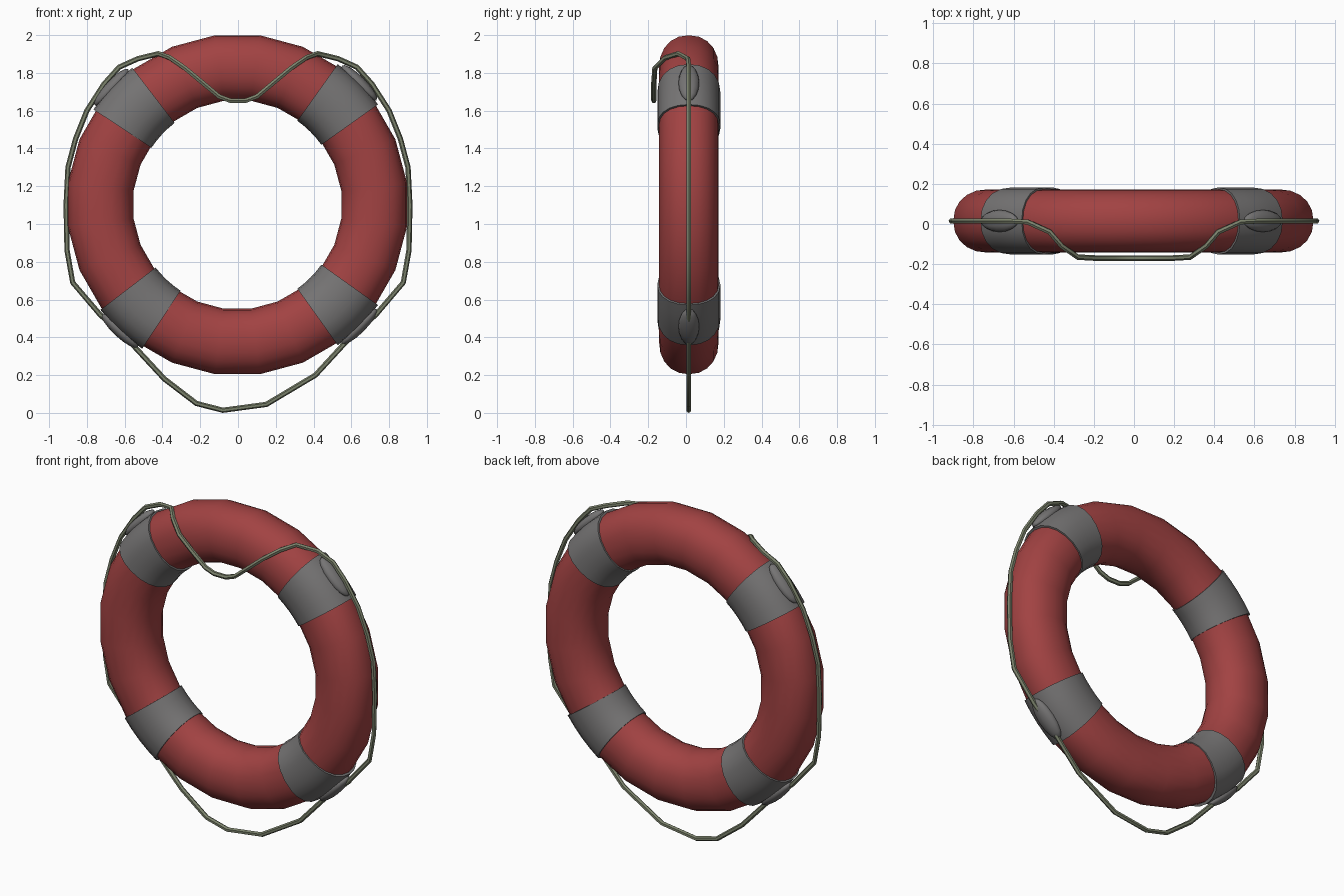
import bpy, bmesh, math
from mathutils import Vector

cube = bpy.data.objects.get("Cube")
if cube:
    bpy.data.objects.remove(cube, do_unlink=True)

CENTRE = Vector((-0.003, 0.015, 1.102))
MAJOR, HALF_RADIAL, HALF_DEPTH = 0.73, 0.175, 0.158


def material(name, rgb):
    mat = bpy.data.materials.new(name)
    mat.use_nodes = True
    colour = (*rgb, 1)
    mat.diffuse_color = colour
    bsdf = mat.node_tree.nodes["Principled BSDF"]
    bsdf.inputs["Base Color"].default_value = colour
    bsdf.inputs["Roughness"].default_value = 0.7
    return mat


RED = material("faded red", (0.36, 0.055, 0.055))
GREY = material("tape grey", (0.18, 0.175, 0.175))
ROPE = material("rope green grey", (0.2, 0.225, 0.15))


def smooth(obj):
    bpy.ops.object.select_all(action="DESELECT")
    obj.select_set(True)
    bpy.context.view_layer.objects.active = obj
    bpy.ops.object.shade_smooth_by_angle(angle=math.radians(50))


def finish(bm, name, mat):
    bmesh.ops.recalc_face_normals(bm, faces=bm.faces)
    mesh = bpy.data.meshes.new(name)
    bm.to_mesh(mesh)
    bm.free()
    obj = bpy.data.objects.new(name, mesh)
    bpy.context.collection.objects.link(obj)
    mesh.materials.append(mat)
    smooth(obj)
    return obj


def rounded(value):
    # Slightly squared-off circle
    return math.copysign(abs(value) ** 0.92, value)


def section(bm, angle, grow, sides=20):
    out = Vector((math.cos(angle), 0, math.sin(angle)))
    verts = []
    for i in range(sides):
        t = math.tau * i / sides
        radial = MAJOR + (HALF_RADIAL + grow) * rounded(math.cos(t))
        depth = (HALF_DEPTH + grow) * rounded(math.sin(t))
        verts.append(bm.verts.new(CENTRE + out * radial + Vector((0, depth, 0))))
    return verts


def tube(name, angles, mat, grow=0.0, closed=False):
    bm = bmesh.new()
    rings = [section(bm, math.radians(a), grow) for a in angles]
    pairs = list(zip(rings, rings[1:]))
    if closed:
        pairs.append((rings[-1], rings[0]))
    else:
        bm.faces.new(rings[0])
        bm.faces.new(rings[-1])
    for a, b in pairs:
        for i in range(len(a)):
            j = (i + 1) % len(a)
            bm.faces.new((a[i], a[j], b[j], b[i]))
    return finish(bm, name, mat)


# Buoyant ring
tube("float_ring", [7.5 + 15 * i for i in range(24)], RED, closed=True)

# Tape bands, each with a swelling where the rope passes beneath the tape
bands = {"upper_left": 45, "upper_right": 137, "lower_right": 227, "lower_left": 315}
for place, mid in bands.items():
    tube(place + "_band", [mid + 4.75 * k for k in range(-2, 3)], GREY, grow=0.009)
    bm = bmesh.new()
    bmesh.ops.create_uvsphere(bm, u_segments=12, v_segments=8, radius=1)
    a = math.radians(mid)
    out = Vector((math.cos(a), 0, math.sin(a)))
    along = Vector((-math.sin(a), 0, math.cos(a)))
    spot = CENTRE + out * 0.912
    for v in bm.verts:
        v.co = spot + along * v.co.z * 0.13 + out * v.co.x * 0.034 + Vector((0, v.co.y * 0.055, 0))
    finish(bm, place + "_rope_sleeve", GREY)

# Grab rope: mirrored upper run, then the slack loop hanging below
Y = 0.015
side = [
    (0.04, -0.17, 1.653), (0.1, -0.17, 1.675), (0.19, -0.17, 1.75),
    (0.28, -0.165, 1.825), (0.36, -0.11, 1.88), (0.42, -0.04, 1.902),
    (0.53, 0.01, 1.875), (0.63, Y, 1.83), (0.71, Y, 1.74), (0.8, Y, 1.6),
    (0.86, Y, 1.45), (0.9, Y, 1.3), (0.91, Y, 1.1), (0.905, Y, 0.86),
    (0.875, Y, 0.69), (0.73, Y, 0.52), (0.58, Y, 0.385),
]
loop = [(0.41, Y, 0.2), (0.15, Y, 0.045), (-0.08, Y, 0.014), (-0.22, Y, 0.05), (-0.39, Y, 0.18)]
path = side + loop + [(-x, y, z) for x, y, z in reversed(side)]

curve = bpy.data.curves.new("grab_rope", "CURVE")
curve.dimensions = "3D"
curve.bevel_depth = 0.014
curve.bevel_resolution = 1
spline = curve.splines.new("POLY")
spline.points.add(len(path) - 1)
for point, co in zip(spline.points, path):
    point.co = (*co, 1)
spline.use_cyclic_u = True
rope = bpy.data.objects.new("grab_rope", curve)
bpy.context.collection.objects.link(rope)
curve.materials.append(ROPE)
bpy.ops.object.select_all(action="DESELECT")
rope.select_set(True)
bpy.context.view_layer.objects.active = rope
bpy.ops.object.convert(target="MESH")
smooth(bpy.context.view_layer.objects.active)
